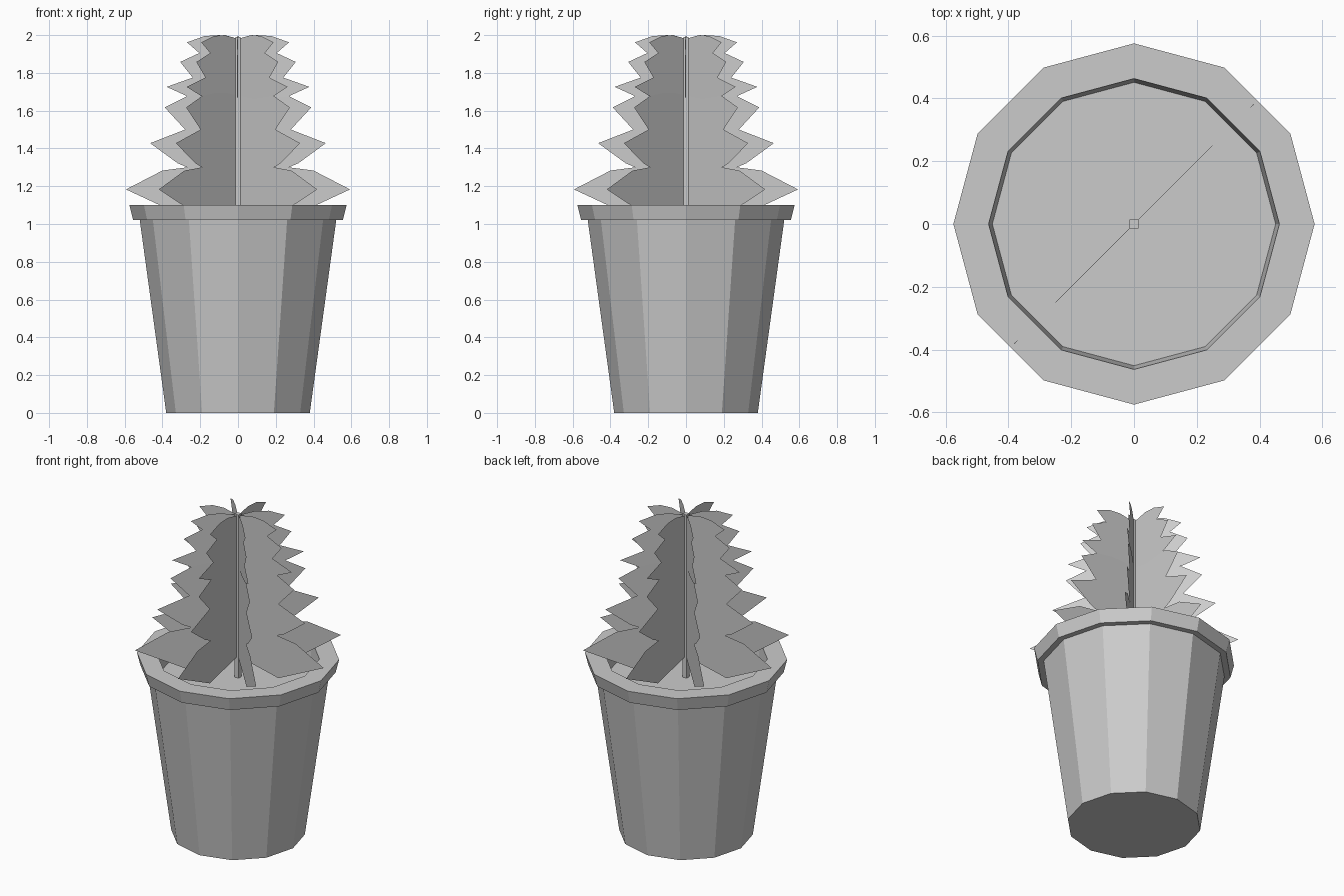
import bpy
from math import cos, sin, pi, radians

if "Cube" in bpy.data.objects:
    bpy.data.objects.remove(bpy.data.objects["Cube"])


def make_object(name, verts, faces):
    mesh = bpy.data.meshes.new(name)
    mesh.from_pydata(verts, [], faces)
    mesh.update()
    obj = bpy.data.objects.new(name, mesh)
    bpy.context.collection.objects.link(obj)
    return obj


def lathe(name, profile, sides=12):
    """Flat-sided turned shape, capped at both ends of the (radius, z) profile."""
    verts = [(r * cos(2 * pi * i / sides), r * sin(2 * pi * i / sides), z)
             for r, z in profile for i in range(sides)]
    faces = []
    for k in range(len(profile) - 1):
        for i in range(sides):
            j = (i + 1) % sides
            a, b = k * sides, (k + 1) * sides
            faces.append((a + i, a + j, b + j, b + i))
    faces.append(tuple(reversed(range(sides))))
    last = (len(profile) - 1) * sides
    faces.append(tuple(range(last, last + sides)))
    return make_object(name, verts, faces)


def leaf_ring(name, outline, turn=0.0, count=8):
    """Upright flat leaf cards spread evenly around the stem."""
    verts, faces = [], []
    for i in range(count):
        a = 2 * pi * i / count + turn
        start = len(verts)
        verts += [(r * cos(a), r * sin(a), z) for r, z in outline]
        faces.append(tuple(range(start, len(verts))))
    return make_object(name, verts, faces)


# Pot with stepped rim, inner wall and soil in one profile
lathe("pot", [(0.38, 0), (0.52, 1.02), (0.555, 1.02), (0.575, 1.10),
              (0.463, 1.10), (0.451, 0.97)])

# Square stem
bpy.ops.mesh.primitive_cube_add(size=1, location=(0, 0, 1.48))
stem = bpy.context.object
stem.name = "stem"
stem.scale = (0.028, 0.028, 1.02)

# Lower jagged leaves
leaf_ring("lower_leaves", [
    (0.0, 1.10), (0.28, 1.036), (0.415, 1.10), (0.593, 1.183), (0.40, 1.283),
    (0.27, 1.30), (0.32, 1.322), (0.465, 1.428), (0.28, 1.50), (0.388, 1.617),
    (0.27, 1.677), (0.175, 1.693), (0.08, 1.693), (0.0, 1.68)])

# Upper jagged leaves, turned very slightly against the lower ones
leaf_ring("upper_leaves", [
    (0.0, 1.68), (0.12, 1.66), (0.27, 1.677), (0.378, 1.726), (0.24, 1.775),
    (0.306, 1.858), (0.205, 1.905), (0.27, 1.962), (0.177, 1.995),
    (0.10, 2.0), (0.0, 1.98)], turn=radians(-1))
